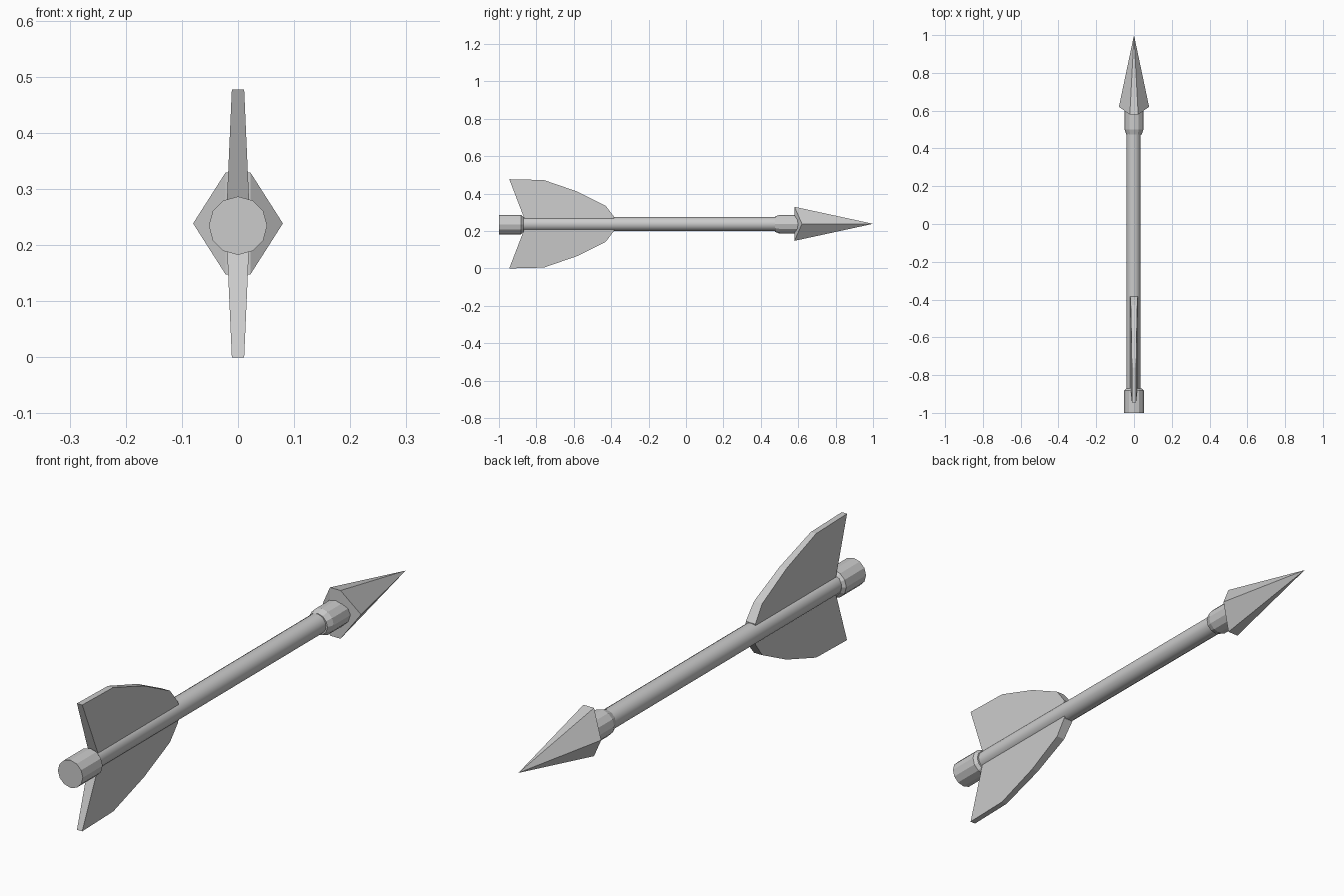
import bpy, bmesh, math

if "Cube" in bpy.data.objects:
    bpy.data.objects.remove(bpy.data.objects["Cube"])

CZ = 0.2385  # height of the arrow's axis


def finish(name, bm, smooth=False):
    bmesh.ops.recalc_face_normals(bm, faces=bm.faces)
    for f in bm.faces:
        f.smooth = smooth and len(f.verts) == 4
    mesh = bpy.data.meshes.new(name)
    bm.to_mesh(mesh)
    bm.free()
    obj = bpy.data.objects.new(name, mesh)
    bpy.context.collection.objects.link(obj)
    return obj


def turned(name, profile, sides, x=0, z=CZ, smooth=False):
    """Capped solid of revolution along y from (y, radius) pairs."""
    bm = bmesh.new()
    rings = []
    for y, r in profile:
        angles = [2 * math.pi * i / sides for i in range(sides)]
        rings.append([bm.verts.new((x + r * math.cos(a), y, z + r * math.sin(a)))
                      for a in angles])
    for a, b in zip(rings, rings[1:]):
        for i in range(sides):
            j = (i + 1) % sides
            bm.faces.new((a[i], a[j], b[j], b[i]))
    bm.faces.new(rings[0])
    bm.faces.new(rings[-1])
    return finish(name, bm, smooth)


def fin(name, side):
    """Flat vane that thins towards its outer edge."""
    profile = [(-0.85, 0.01), (-0.865, 0.03), (-0.945, 0.2385), (-0.76, 0.234),
               (-0.58, 0.172), (-0.43, 0.097), (-0.385, 0.038), (-0.385, 0.01)]
    bm = bmesh.new()
    left, right = [[bm.verts.new((s * (0.0215 - 0.044 * d), y, CZ + side * d))
                    for y, d in profile] for s in (-1, 1)]
    bm.faces.new(left)
    bm.faces.new(right)
    for i in range(len(profile)):
        j = (i + 1) % len(profile)
        bm.faces.new((left[i], left[j], right[j], right[i]))
    return finish(name, bm)


# Shaft, nock and collar
turned("shaft", [(-0.9, 0.0375), (0.5, 0.0375)], 16, x=-0.003, z=0.2375, smooth=True)
turned("nock", [(-1, 0.052), (-0.882, 0.052), (-0.87, 0.041)], 12, z=0.2345)
turned("collar", [(0.475, 0.041), (0.5, 0.05), (0.61, 0.05)], 12, z=0.2365)

# Fins above and below the shaft
fin("upper_fin", 1)
fin("lower_fin", -1)

# Arrowhead: six-sided point with swept-back upper and lower edges
bm = bmesh.new()
tip = bm.verts.new((0, 1, CZ))
base = [bm.verts.new((x, y, CZ + z)) for x, y, z in
        [(0.08, 0.62, 0), (0.022, 0.58, 0.091), (-0.022, 0.58, 0.091),
         (-0.08, 0.62, 0), (-0.022, 0.58, -0.091), (0.022, 0.58, -0.091)]]
for i in range(6):
    bm.faces.new((base[i], base[(i + 1) % 6], tip))
bm.faces.new((base[0], base[1], base[5]))
bm.faces.new((base[1], base[2], base[4], base[5]))
bm.faces.new((base[2], base[3], base[4]))
finish("arrowhead", bm)
